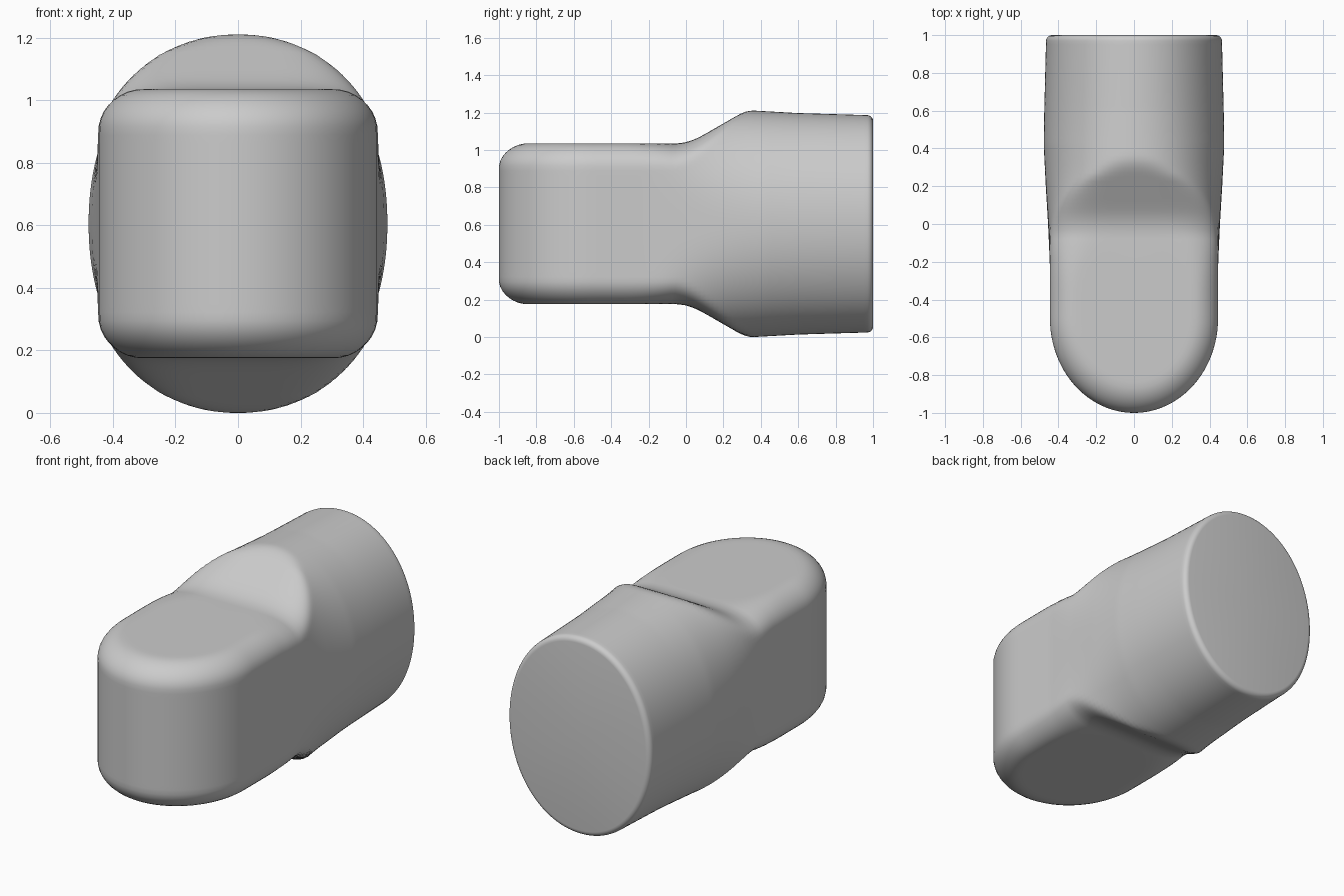
import bpy, bmesh, math

cube = bpy.data.objects.get("Cube")
if cube:
    bpy.data.objects.remove(cube, do_unlink=True)

MID_Z = 0.605       # height of the long axis
NOSE_Y = -0.5       # where the rounded nose begins
STEPS = 72          # points down each half section

# Half sizes along the length, as (y, size)
WIDTH = [(-0.5, 0.445), (-0.2, 0.446), (0.0, 0.455), (0.2, 0.467),
         (0.42, 0.478), (0.6, 0.475), (1.0, 0.465)]
TUBE_HEIGHT = [(-0.5, 0.72), (0.0, 0.62), (0.35, 0.606), (0.6, 0.592), (1.0, 0.58)]
FLAT_HEIGHT = [(-0.05, 0.43), (0.0, 0.436), (0.05, 0.453), (0.1, 0.479),
               (0.3, 0.594), (0.5, 0.72), (0.6, 0.9)]
FILLET = [(-0.05, 0.23), (0.25, 0.03)]


def along(table, y):
    """Linear interpolation with clamped ends."""
    if y <= table[0][0]:
        return table[0][1]
    for (y0, a), (y1, b) in zip(table, table[1:]):
        if y <= y1:
            return a + (b - a) * (y - y0) / (y1 - y0)
    return table[-1][1]


def half_section(y, inset=0.0):
    """Right half outline (u, z): tube section softly cut by flat top and bottom."""
    w, tall, flat, k = (along(t, y) for t in (WIDTH, TUBE_HEIGHT, FLAT_HEIGHT, FILLET))
    power = min(12, 2.05 + 1.15 * math.exp(-y / 0.15))
    points = []
    for j in range(STEPS + 1):
        angle = math.pi * (0.5 - j / STEPS)
        c, s = max(0, math.cos(angle)), abs(math.sin(angle))
        tube = ((c / w) ** power + (s / tall) ** power) ** (-1 / power)
        cut = flat / max(s, 0.001)
        r = min(tube, cut) - max(k - abs(tube - cut), 0) ** 2 / (4 * k)
        r = max(0, r - inset)
        points.append((r * c, r * math.sin(angle)))
    return points


# Body stations from the rear cap to the nose, with a rounded rear rim
stations = [(1.0, 1.0), (1.0, 0.03)]
stations += [(0.97 + 0.03 * math.sin(a), 0.03 * (1 - math.cos(a)))
             for a in (math.radians(d) for d in (72, 54, 36, 18, 0))]
count = 62
stations += [(0.95 + (NOSE_Y - 0.95) * i / count, 0) for i in range(count + 1)]
sections = [(y, half_section(y, inset)) for y, inset in stations]

# One continuous surface: left side, around the nose, right side
strips = [[(u, y, z) for u, z in pts] for y, pts in sections]
nose = sections[-1][1]
stretch = (1 + NOSE_Y) / max(u for u, z in nose)
for i in range(1, 48):
    a = math.pi * i / 48
    strips.append([(u * math.cos(a), NOSE_Y - u * stretch * math.sin(a), z) for u, z in nose])
strips += [[(-u, y, z) for u, z in pts] for y, pts in reversed(sections)]

bm = bmesh.new()
grid = [[bm.verts.new((x, y, z + MID_Z)) for x, y, z in strip] for strip in strips]
for a, b in zip(grid, grid[1:]):
    for j in range(STEPS):
        bm.faces.new((a[j], b[j], b[j + 1], a[j + 1]))
bmesh.ops.remove_doubles(bm, verts=bm.verts, dist=0.0002)
bmesh.ops.recalc_face_normals(bm, faces=bm.faces)
mesh = bpy.data.meshes.new("rounded_body")
bm.to_mesh(mesh)
bm.free()
body = bpy.data.objects.new("rounded_body", mesh)
bpy.context.collection.objects.link(body)

# Plain grey finish
grey = bpy.data.materials.new("plain_grey")
grey.use_nodes = True
colour = (0.6, 0.6, 0.6, 1)
grey.diffuse_color = colour
grey.node_tree.nodes["Principled BSDF"].inputs["Base Color"].default_value = colour
mesh.materials.append(grey)

bpy.context.view_layer.objects.active = body
body.select_set(True)
bpy.ops.object.shade_smooth_by_angle(angle=math.radians(30))
